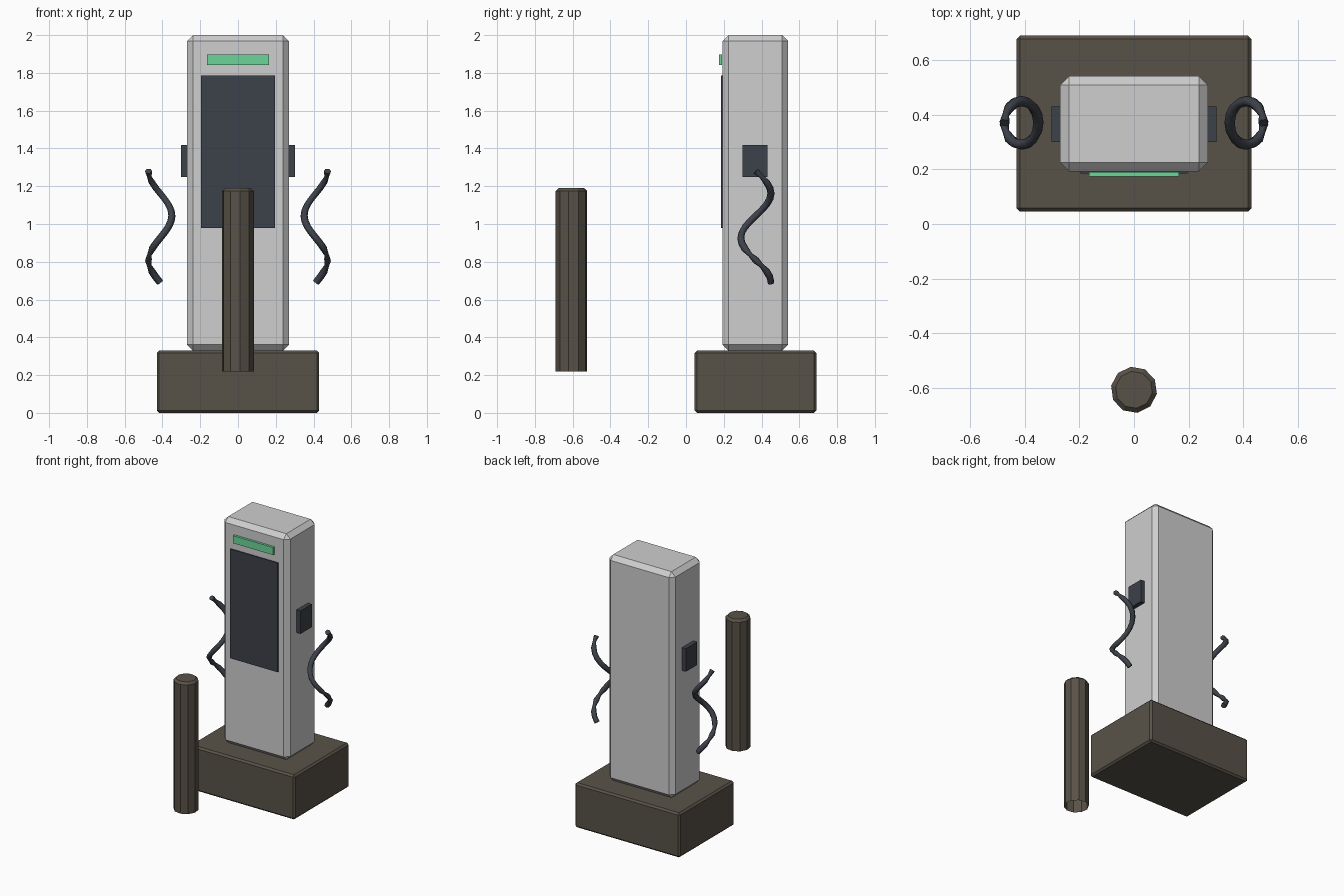
import bpy, bmesh, math
from mathutils import Matrix

if "Cube" in bpy.data.objects:
    bpy.data.objects.remove(bpy.data.objects["Cube"])


def material(name, rgb):
    m = bpy.data.materials.new(name)
    m.diffuse_color = (*rgb, 1)
    m.use_nodes = True
    m.node_tree.nodes["Principled BSDF"].inputs["Base Color"].default_value = m.diffuse_color
    return m


PALE = material("pale grey", (0.62, 0.62, 0.62))
BROWN = material("brown stone", (0.098, 0.084, 0.064))
DARK = material("dark slate", (0.046, 0.053, 0.067))
GREEN = material("indicator green", (0.15, 0.66, 0.32))


def finish(name, bm, mat):
    mesh = bpy.data.meshes.new(name)
    bm.to_mesh(mesh)
    bm.free()
    mesh.materials.append(mat)
    ob = bpy.data.objects.new(name, mesh)
    bpy.context.collection.objects.link(ob)
    return ob


def box(name, lo, hi, mat, bevel=0):
    bm = bmesh.new()
    mid = [(a + b) / 2 for a, b in zip(lo, hi)]
    size = [b - a for a, b in zip(lo, hi)]
    bmesh.ops.create_cube(bm, size=1, matrix=Matrix.Translation(mid) @ Matrix.Diagonal((*size, 1)))
    if bevel:
        bmesh.ops.bevel(bm, geom=bm.edges[:], offset=bevel, segments=1, affect='EDGES')
    return finish(name, bm, mat)


# Plinth and cabinet
box("plinth", (-0.43, 0.045, 0), (0.43, 0.69, 0.33), BROWN, 0.013)
box("cabinet", (-0.27, 0.193, 0.33), (0.27, 0.541, 2.0), PALE, 0.032)

# Front display and status light
box("display_panel", (-0.195, 0.184, 0.98), (0.195, 0.193, 1.787), DARK)
box("status_light", (-0.164, 0.174, 1.842), (0.164, 0.191, 1.898), GREEN)

# Side sockets and hanging coiled cables, mirrored
for side, s in (("right", 1), ("left", -1)):
    x0, x1 = sorted((s * 0.262, s * 0.302))
    box(side + "_socket", (x0, 0.30, 1.248), (x1, 0.431, 1.418), DARK)

    curve = bpy.data.curves.new(side + "_cable", 'CURVE')
    curve.dimensions = '3D'
    curve.bevel_depth = 0.019
    curve.bevel_resolution = 1
    curve.use_fill_caps = True
    spline = curve.splines.new('POLY')
    steps = 20
    spline.points.add(steps)
    for i, p in enumerate(spline.points):
        a = math.radians(450) * i / steps
        p.co = (s * (0.412 + 0.062 * math.cos(a)), 0.37 + 0.08 * math.sin(a),
                1.28 - 0.59 * i / steps, 1)
        # the cable narrows near its outermost points
        p.radius = 0.65 if i in (1, 15, 17) else 1.0
    curve.materials.append(DARK)
    ob = bpy.data.objects.new(side + "_cable", curve)
    bpy.context.collection.objects.link(ob)

# Ten-sided guard post with chamfered top and open bottom
bm = bmesh.new()
bmesh.ops.create_cone(bm, cap_ends=True, segments=10, radius1=0.085, radius2=0.085, depth=0.97,
                      matrix=Matrix.Translation((0, -0.607, 0.705)) @ Matrix.Rotation(math.radians(8), 4, 'Z'))
rim = [e for e in bm.edges if all(v.co.z > 1.1 for v in e.verts)]
bmesh.ops.bevel(bm, geom=rim, offset=0.016, segments=1, affect='EDGES')
bottom = [f for f in bm.faces if f.normal.z < -0.9]
bmesh.ops.delete(bm, geom=bottom, context='FACES_ONLY')
finish("guard_post", bm, BROWN)
